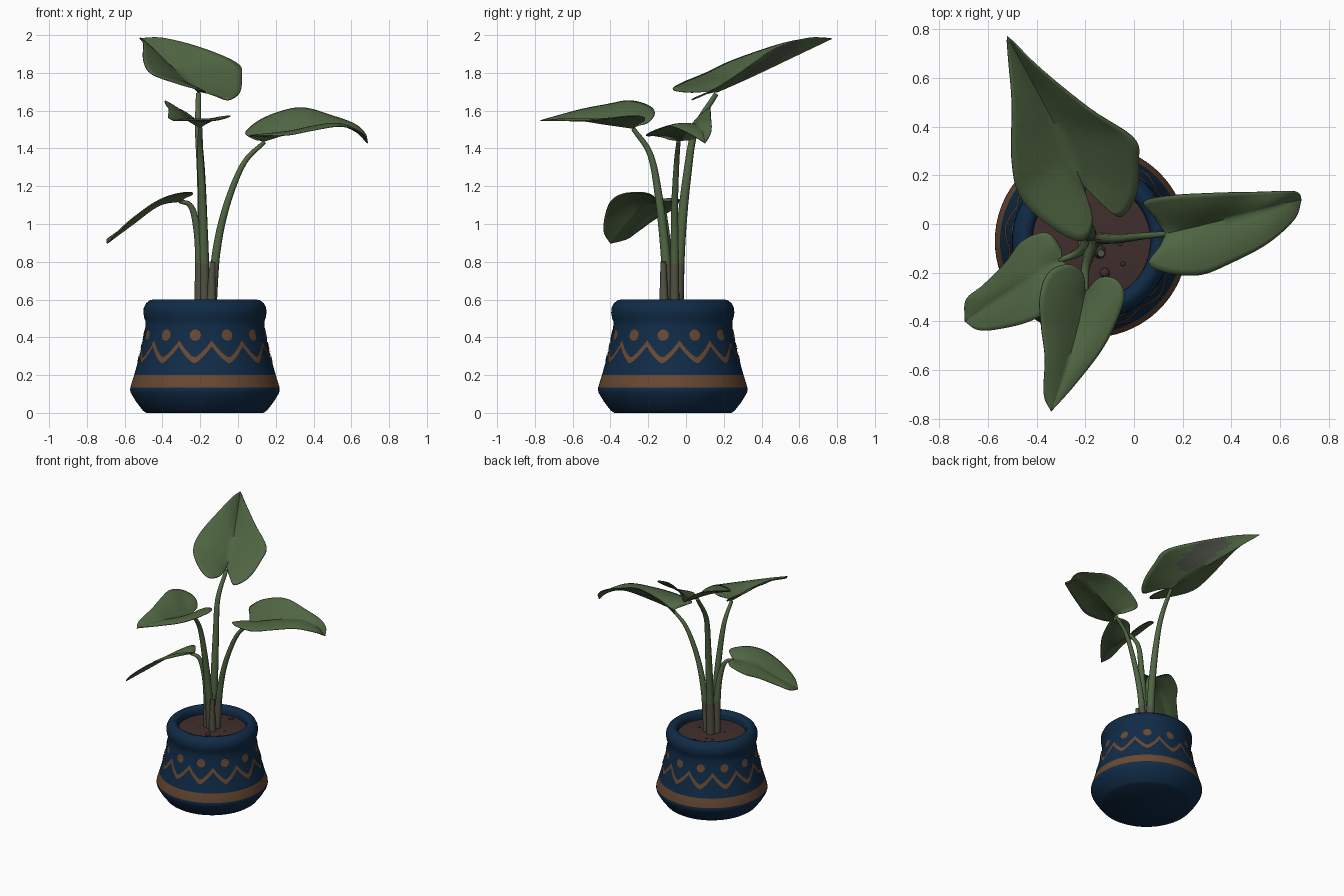
import bpy, bmesh, math, random
from mathutils import Vector

if "Cube" in bpy.data.objects:
    bpy.data.objects.remove(bpy.data.objects["Cube"])

random.seed(3)


def material(name, rgb):
    m = bpy.data.materials.new(name)
    m.diffuse_color = (*rgb, 1)
    m.use_nodes = True
    m.node_tree.nodes["Principled BSDF"].inputs["Base Color"].default_value = m.diffuse_color
    return m


NAVY = material("navy glaze", (0.005, 0.024, 0.062))
BROWN = material("brown paint", (0.14, 0.066, 0.032))
SOIL = material("dark soil", (0.052, 0.028, 0.026))
GREEN = material("leaf green", (0.080, 0.132, 0.055))
SHEATH = material("grey green sheath", (0.085, 0.085, 0.058))
GREY = material("grey leaf underside", (0.075, 0.085, 0.065))

CX, CY = -0.175, -0.07      # pot axis


def spline(pts, t):
    """Catmull-Rom point at t in 0..1 along the control points."""
    pts = [Vector(p) for p in pts]
    n = len(pts) - 1
    i = min(int(t * n), n - 1)
    u = t * n - i
    b, c = pts[i], pts[i + 1]
    a = pts[i - 1] if i > 0 else b * 2 - c
    d = pts[i + 2] if i + 2 <= n else c * 2 - b
    return 0.5 * (2 * b + (c - a) * u + (2 * a - 5 * b + 4 * c - d) * u ** 2
                  + (3 * b - a - 3 * c + d) * u ** 3)


def build(name, grids, mats, rule=None, outward=False, angle=60):
    """Mesh from grids of points; rule(face centre) gives the material."""
    bm = bmesh.new()
    for rows, flip in grids:
        vs = [[bm.verts.new(p) for p in r] for r in rows]
        for i in range(len(vs) - 1):
            for j in range(len(vs[0]) - 1):
                q = [vs[i][j], vs[i][j + 1], vs[i + 1][j + 1], vs[i + 1][j]]
                bm.faces.new(q[::-1] if flip else q)
    bmesh.ops.remove_doubles(bm, verts=bm.verts, dist=0.0004)
    if outward:
        bmesh.ops.recalc_face_normals(bm, faces=bm.faces)
    if rule:
        for f in bm.faces:
            f.material_index = rule(f.calc_center_median())
    me = bpy.data.meshes.new(name)
    bm.to_mesh(me)
    bm.free()
    for m in mats:
        me.materials.append(m)
    ob = bpy.data.objects.new(name, me)
    bpy.context.collection.objects.link(ob)
    bpy.ops.object.select_all(action='DESELECT')
    ob.select_set(True)
    bpy.context.view_layer.objects.active = ob
    bpy.ops.object.shade_smooth_by_angle(angle=math.radians(angle))
    return ob


def on_axis(r, phi, z):
    """Point round the pot axis; phi = 0 is the front."""
    return Vector((CX + r * math.sin(phi), CY - r * math.cos(phi), z))


def lathe(profile, n=72):
    return [[on_axis(r, 2 * math.pi * k / n, z) for k in range(n + 1)] for r, z in profile]


# Pot with painted band
wall = [(0.31, 0), (0.328, 0.012), (0.365, 0.06), (0.392, 0.105), (0.396, 0.12),
        (0.395, 0.135), (0.375, 0.2), (0.358, 0.26), (0.345, 0.31), (0.331, 0.37),
        (0.321, 0.42), (0.315, 0.46), (0.315, 0.485)]
rim = [(0.322, 0.505), (0.326, 0.53), (0.324, 0.555), (0.312, 0.58), (0.292, 0.596),
       (0.275, 0.6), (0.256, 0.594), (0.245, 0.58), (0.242, 0.56), (0.242, 0.5), (0, 0.5)]


def pot_rule(c):
    r = math.hypot(c.x - CX, c.y - CY)
    return 1 if 0.135 < c.z < 0.2 and r > 0.3 else 0


build("pot", [(lathe([(0, 0)] + wall + rim), False)], [NAVY, BROWN], pot_rule, True, 40)


def wall_point(phi, z):
    for (r0, z0), (r1, z1) in zip(wall, wall[1:]):
        if z0 <= z <= z1:
            return on_axis(r0 + (r1 - r0) * (z - z0) / (z1 - z0) + 0.004, phi, z)


# Painted wave and dots round the wall
PITCH = math.radians(30)
OFFSET = math.radians(-9)
wave = [[], [], []]
for k in range(12 * 16 + 1):
    u = (k % 16) / 8 - 1
    z = 0.278 + 0.09 * abs(u) ** 1.35
    for row, dz in zip(wave, (-0.016, 0, 0.016)):
        row.append(wall_point(OFFSET + (k / 16 - 0.5) * PITCH, z + dz))
build("painted_wave", [(wave, False)], [BROWN])
dots = []
for k in range(12):
    dots.append(([[wall_point(OFFSET + k * PITCH + q * math.cos(a) / 0.325, 0.412 + q * math.sin(a))
                   for a in [2 * math.pi * j / 16 for j in range(17)]]
                  for q in (0.0, 0.015, 0.03)], True))
build("painted_dots", dots, [BROWN])

# Soil and a few pebbles
build("soil", [(lathe([(0, 0.556), (0.1, 0.553), (0.2, 0.546), (0.243, 0.54)], 48), False)],
      [SOIL], outward=False)
bpy.context.object.data.flip_normals()
if bpy.context.object.data.polygons[0].normal.z < 0:
    bpy.context.object.data.flip_normals()
for k in range(9):
    p = (-0.12, -0.2, 0.555) if k == 0 else on_axis(random.uniform(0.09, 0.2), random.uniform(0, 6.28), 0.55)
    bpy.ops.mesh.primitive_ico_sphere_add(subdivisions=2, radius=0.02 if k == 0 else 0.01, location=p)
    ob = bpy.context.object
    ob.name = "soil_pebble"
    ob.scale.z = 0.7
    ob.data.materials.append(SOIL)


# Stems: tubes that taper upward, with grey sheaths at the bottom
def stem(name, path, r0, r1, sheath_top=0.8):
    rows = []
    n = 40
    for i in range(n + 1):
        t = i / n
        c = spline(path, t)
        tan = (spline(path, min(t + 0.01, 1)) - spline(path, max(t - 0.01, 0))).normalized()
        side = tan.cross(Vector((0.3, 0.9, 0.1))).normalized()
        up = tan.cross(side)
        r = r0 + (r1 - r0) * t
        rows.append([c + (side * math.cos(a) + up * math.sin(a)) * r
                     for a in [2 * math.pi * j / 12 for j in range(13)]])
    rows = [[sum(rows[0][:12], Vector()) / 12] * 13] + rows + [[sum(rows[-1][:12], Vector()) / 12] * 13]
    build(name, [(rows, False)], [GREEN, SHEATH], lambda c: int(c.z < sheath_top), True)


stem("back_stem", [(-0.185, -0.045, 0.53), (-0.185, -0.03, 0.9), (-0.195, 0.005, 1.25),
                   (-0.21, 0.05, 1.5), (-0.21, 0.16, 1.69)], 0.032, 0.013)
stem("right_stem", [(-0.14, -0.06, 0.53), (-0.115, -0.06, 0.85), (-0.06, -0.06, 1.1),
                    (0.03, -0.05, 1.32), (0.14, -0.04, 1.435)], 0.026, 0.011)
stem("front_stem", [(-0.175, -0.09, 0.53), (-0.18, -0.11, 0.85), (-0.19, -0.145, 1.15),
                    (-0.2, -0.19, 1.37), (-0.2, -0.28, 1.505)], 0.03, 0.012)
stem("left_stem", [(-0.205, -0.085, 0.53), (-0.205, -0.1, 0.85), (-0.225, -0.115, 1.02),
                   (-0.255, -0.13, 1.1), (-0.31, -0.15, 1.12)], 0.028, 0.01)
stem("short_sheath", [(-0.14, -0.115, 0.53), (-0.14, -0.118, 0.66), (-0.135, -0.12, 0.8)],
     0.028, 0.015, 0.9)


# Leaves: each half is swept from the midrib to its outer edge, round the lobe
def leaf(name, mid, edge_a, edge_b, patch=None):
    nt, ns = 44, 8
    grids = []
    for edge in (edge_a, edge_b):
        outer = [mid[0]] + edge + [mid[-1]]
        rows = []
        for i in range(nt + 1):
            t = i / nt
            a, b = spline(mid, t * t), spline(outer, t)
            row = [a.lerp(b, j / ns) for j in range(ns + 1)]
            for j, p in enumerate(row):
                p.z += 0.014 * math.sin(math.pi * j / ns) * math.sin(math.pi * t)
            rows.append(row)
        # turn the half so its faces look up
        up = sum((rows[i][ns] - rows[i][0]).cross(rows[i + 1][0] - rows[i][0]).z for i in range(nt))
        grids.append((rows, up < 0))
    ob = build(name, grids, [GREEN, GREEN, GREY], patch)
    s = ob.modifiers.new("thickness", 'SOLIDIFY')
    s.thickness = 0.006
    s.offset = -1
    s.material_offset = 1       # underside takes the next slot


def grey_patch(c):
    return int(0.3 < c.y < 0.6 and 0.03 < c.x + 0.29 + (c.y - 0.34) * 0.53 < 0.16)


leaf("back_leaf",
     [(-0.21, 0.16, 1.70), (-0.29, 0.34, 1.78), (-0.40, 0.55, 1.88), (-0.52, 0.77, 1.985)],
     [(-0.12, 0.07, 1.68), (-0.05, 0.03, 1.66), (0.01, 0.12, 1.70), (0.02, 0.25, 1.78),
      (0.0, 0.35, 1.85), (-0.18, 0.47, 1.93), (-0.39, 0.64, 1.985)],
     [(-0.17, 0.02, 1.70), (-0.21, -0.07, 1.715), (-0.33, -0.02, 1.75), (-0.46, 0.1, 1.80),
      (-0.5, 0.25, 1.87), (-0.5, 0.5, 1.955), (-0.512, 0.66, 1.985)], grey_patch)
leaf("right_leaf",
     [(0.13, -0.04, 1.44), (0.3, 0.0, 1.49), (0.5, 0.05, 1.53), (0.62, 0.085, 1.495), (0.688, 0.1, 1.43)],
     [(0.08, 0.03, 1.45), (0.04, 0.09, 1.49), (0.15, 0.115, 1.57), (0.33, 0.125, 1.618),
      (0.5, 0.13, 1.575), (0.62, 0.135, 1.53), (0.675, 0.128, 1.48)],
     [(0.1, -0.1, 1.45), (0.06, -0.16, 1.47), (0.13, -0.2, 1.47), (0.27, -0.21, 1.475),
      (0.4, -0.16, 1.50), (0.55, -0.08, 1.52), (0.66, 0.02, 1.48)])
leaf("front_leaf",
     [(-0.2, -0.28, 1.51), (-0.23, -0.42, 1.53), (-0.28, -0.6, 1.555), (-0.34, -0.77, 1.55)],
     [(-0.21, -0.2, 1.54), (-0.27, -0.165, 1.59), (-0.35, -0.2, 1.63), (-0.385, -0.3, 1.655),
      (-0.38, -0.42, 1.635), (-0.365, -0.55, 1.61), (-0.37, -0.7, 1.57)],
     [(-0.14, -0.22, 1.55), (-0.07, -0.23, 1.57), (-0.04, -0.3, 1.575), (-0.08, -0.42, 1.56),
      (-0.14, -0.53, 1.55), (-0.25, -0.67, 1.55)])
leaf("left_leaf",
     [(-0.30, -0.15, 1.125), (-0.42, -0.22, 1.10), (-0.56, -0.31, 1.0), (-0.695, -0.40, 0.90)],
     [(-0.3, -0.1, 1.12), (-0.36, -0.035, 1.13), (-0.46, -0.07, 1.08), (-0.53, -0.16, 1.03),
      (-0.62, -0.25, 0.965), (-0.69, -0.31, 0.925)],
     [(-0.24, -0.19, 1.16), (-0.26, -0.25, 1.17), (-0.33, -0.34, 1.16), (-0.43, -0.40, 1.12),
      (-0.55, -0.43, 1.04), (-0.64, -0.435, 0.96)])
